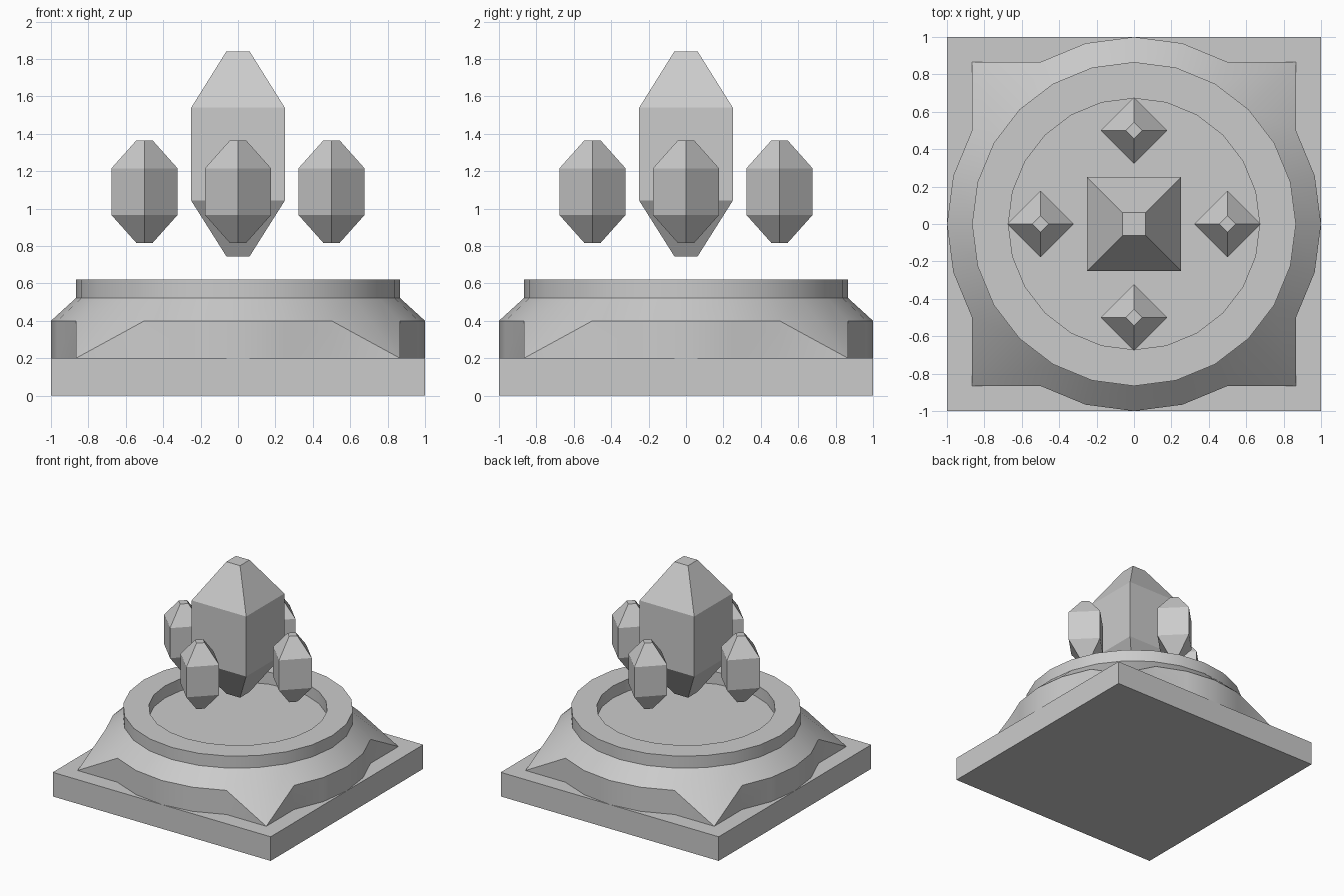
import bpy
import bmesh
from math import cos, sin, pi, radians

cube = bpy.data.objects.get("Cube")
if cube:
    bpy.data.objects.remove(cube, do_unlink=True)

# One plain stone colour
STONE = (0.6, 0.6, 0.6, 1)
stone = bpy.data.materials.new("grey_stone")
stone.use_nodes = True
stone.diffuse_color = STONE
stone.node_tree.nodes["Principled BSDF"].inputs["Base Color"].default_value = STONE


def loft(name, rings, location=(0, 0, 0), cap_start=True, smooth=False):
    """Join successive rings of points with faces and cap the ends."""
    bm = bmesh.new()
    loops = [[bm.verts.new(p) for p in ring] for ring in rings]
    for low, high in zip(loops, loops[1:]):
        n = len(low)
        for i in range(n):
            j = (i + 1) % n
            bm.faces.new((low[i], low[j], high[j], high[i]))
    if cap_start:
        bm.faces.new(loops[0][::-1])
    bm.faces.new(loops[-1])
    bmesh.ops.remove_doubles(bm, verts=bm.verts, dist=0.0001)
    mesh = bpy.data.meshes.new(name)
    bm.to_mesh(mesh)
    bm.free()
    mesh.materials.append(stone)
    obj = bpy.data.objects.new(name, mesh)
    obj.location = location
    bpy.context.collection.objects.link(obj)
    if smooth:
        bpy.ops.object.select_all(action='DESELECT')
        obj.select_set(True)
        bpy.context.view_layer.objects.active = obj
        bpy.ops.object.shade_smooth_by_angle(angle=radians(30))
    return obj


def ring(radius, z, sides=24, turn=0.0):
    angles = [turn + 2 * pi * i / sides for i in range(sides)]
    return [(radius * cos(a), radius * sin(a), z) for a in angles]


def skirt_ring(z, corner_z):
    """Unit circle whose four diagonal points are pulled out to square corners."""
    reach = cos(pi / 6)
    points = ring(1, z)
    for i in range(3, 24, 6):
        x, y, _ = points[i]
        points[i] = (reach if x > 0 else -reach, reach if y > 0 else -reach, corner_z)
    return points


def crystal(name, location, radius, tip, turn, heights):
    """Four-sided crystal with blunt tips."""
    radii = (tip, radius, radius, tip)
    loft(name, [ring(r, z, 4, turn) for r, z in zip(radii, heights)], location)


# Square base slab
half_diagonal = 2 ** 0.5
loft("base_slab", [ring(half_diagonal, z, 4, pi / 4) for z in (0, 0.2)])

# Flared pedestal with four corner spurs, a raised rim and a sunken floor
rim, well = 0.866, 0.672
loft("pedestal", [
    skirt_ring(0.2, 0.2), skirt_ring(0.4, 0.2),
    ring(rim, 0.522), ring(rim, 0.622),
    ring(well, 0.622), ring(well, 0.522),
], cap_start=False, smooth=True)

# Large floating crystal, square to the base
crystal("large_crystal", (0, 0, 0), 0.25 * half_diagonal, 0.0625 * half_diagonal,
        pi / 4, (0.745, 1.042, 1.54, 1.84))

# Four small floating crystals, turned corner-on
for side, x, y in (("left", 0.5, 0), ("right", -0.5, 0), ("front", 0, -0.5), ("back", 0, 0.5)):
    crystal("small_crystal_" + side, (x, y, 0), 0.177, 0.044,
            0, (0.817, 0.966, 1.215, 1.364))
